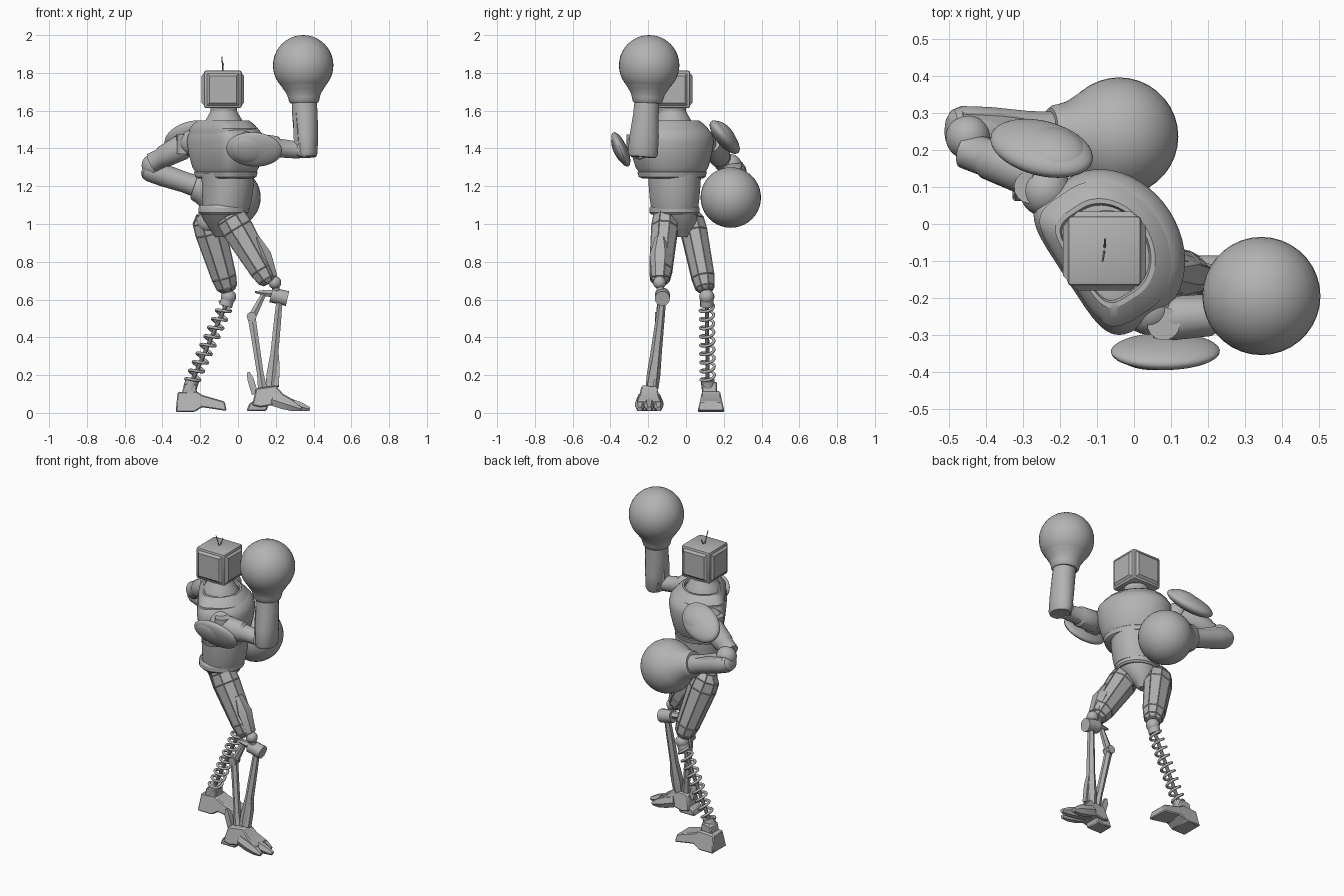
import bpy, bmesh, math
from mathutils import Vector, Matrix

cube = bpy.data.objects.get("Cube")
if cube:
    bpy.data.objects.remove(cube, do_unlink=True)

metal = bpy.data.materials.new("plain_grey")
metal.use_nodes = True
GREY = (0.45, 0.45, 0.45, 1)
metal.diffuse_color = GREY
metal.node_tree.nodes["Principled BSDF"].inputs["Base Color"].default_value = GREY
meshes = []


def add(name, bm):
    bmesh.ops.recalc_face_normals(bm, faces=bm.faces[:])
    me = bpy.data.meshes.new(name)
    bm.to_mesh(me)
    bm.free()
    me.materials.append(metal)
    ob = bpy.data.objects.new(name, me)
    bpy.context.collection.objects.link(ob)
    meshes.append(ob)
    return ob


def loft(name, rings, panel=0.0):
    """Skin a list of rings; panel > 0 sinks every side face a little."""
    bm = bmesh.new()
    rows = [[bm.verts.new(p) for p in r] for r in rings]
    n = len(rows[0])
    sides = [bm.faces.new((a[i], a[(i + 1) % n], b[(i + 1) % n], b[i]))
             for a, b in zip(rows, rows[1:]) for i in range(n)]
    bm.faces.new(rows[0])
    bm.faces.new(rows[-1])
    bmesh.ops.recalc_face_normals(bm, faces=bm.faces[:])
    if panel:
        bmesh.ops.inset_individual(bm, faces=sides, thickness=panel, depth=-panel * 0.6)
    return add(name, bm)


def frame(direction, hint):
    z = Vector(direction).normalized()
    v = Vector(hint)
    v = (v - z * v.dot(z)).normalized()
    return v.cross(z), v, z


def limb(name, a, b, sections, sides=20, hint=(0, 1, 0), panel=0.0):
    """Sections are (t along the axis, half width, half width along hint)."""
    a, b = Vector(a), Vector(b)
    u, v, _ = frame(b - a, hint)
    angles = [(i + 0.5) * math.tau / sides for i in range(sides)]
    return loft(name, [[a.lerp(b, t) + u * (w * math.cos(k)) + v * (d * math.sin(k))
                        for k in angles] for t, w, d in sections], panel)


def rod(name, a, b, r, sides=16):
    return limb(name, a, b, [(0, r, r), (1, r, r)], sides, hint=(0.3, 1, 0.2))


def ball(name, c, r, axes=None):
    bm = bmesh.new()
    bmesh.ops.create_uvsphere(bm, u_segments=36, v_segments=20, radius=1)
    m = Matrix.Identity(3) if axes is None else Matrix(axes).transposed()
    r = (r, r, r) if isinstance(r, float) else r
    bm.transform(Matrix.Translation(c) @ (m @ Matrix.Diagonal(r)).to_4x4())
    return add(name, bm)


def prism(name, profile, y0, y1, bevel=0.006, taper=1.0):
    """Side profile in x and z, extruded across y."""
    mid = (y0 + y1) / 2
    top = max(z for _, z in profile)
    rings = []
    for y in (y0, y1):
        rings.append([(x, mid + (y - mid) * (1 + (taper - 1) * z / top), z) for x, z in profile])
    ob = loft(name, rings)
    mod = ob.modifiers.new("edge", "BEVEL")
    mod.width, mod.segments = bevel, 1
    return ob


# Torso rings: round front, boxy back, twisted about z
TWIST = math.radians(33)


def torso(name, sections, front=0.18, back=0.155, half=0.222, boxy=0.42):
    rings = []
    for x, y, z, s in sections:
        ring = []
        for i in range(48):
            k = math.tau * i / 48
            c, n = math.cos(k), math.sin(k)
            p = 1 if c > 0 else boxy
            f = s * (front if c > 0 else back) * math.copysign(abs(c) ** p, c)
            w = s * half * math.copysign(abs(n) ** p, n)
            ring.append((x + f * math.cos(TWIST) - w * math.sin(TWIST),
                         y + f * math.sin(TWIST) + w * math.cos(TWIST), z))
        rings.append(ring)
    return loft(name, rings)


cx, cy = -0.055, -0.062
torso("chest", [(cx, cy, 1.245, .66), (cx, cy, 1.27, .77), (cx, cy, 1.30, .86), (cx, cy, 1.37, .95),
                (cx, cy, 1.44, 1), (cx, cy, 1.475, .96), (-.06, -.065, 1.51, .84),
                (-.07, -.07, 1.53, .68), (-.075, -.07, 1.535, .5)])
torso("chest_rim", [(cx, cy, 1.24, .7), (cx, cy, 1.25, .79), (cx, cy, 1.275, .82), (cx, cy, 1.285, .76)])
torso("collar", [(-.065, -.068, 1.48, .88), (-.065, -.068, 1.505, .88), (-.068, -.07, 1.53, .78),
                 (-.07, -.07, 1.548, .66), (-.07, -.07, 1.548, .6), (-.07, -.07, 1.53, .57)])
RND = dict(front=.14, back=.13, half=.135, boxy=.9)
torso("abdomen", [(-.065, -.06, 1.08, .9), (-.06, -.06, 1.12, .95), (cx, -.06, 1.2, 1),
                  (cx, -.06, 1.27, 1.03)], **RND)
torso("belt", [(-.078, -.06, 1.05, .9), (-.078, -.06, 1.06, .97), (-.078, -.06, 1.085, .97),
               (-.078, -.06, 1.1, .9)], **RND)
torso("pelvis", [(-.09, -.02, .93, .22), (-.09, -.025, .96, .38), (-.08, -.045, 1.02, .75),
                 (-.08, -.06, 1.06, .88)], **RND)
limb("neck", (-.075, -.07, 1.5), (-.075, -.07, 1.63),
     [(0, .115, .115), (.25, .108, .108), (.5, .088, .088), (.75, .07, .07), (1, .072, .072)], 32)

# Monitor head with a raised, chamfered panel on each side
bm = bmesh.new()
bmesh.ops.create_cube(bm, size=1)
bm.transform(Matrix.Translation((-.08, -.073, 1.713)) @ Matrix.Diagonal((.2, .19, .2, 1)))
bmesh.ops.bevel(bm, geom=bm.edges[:], offset=.012, segments=2, affect='EDGES', profile=.5)
walls = [f for f in bm.faces if f.calc_area() > .02 and abs(f.normal.z) < .5]
bmesh.ops.inset_individual(bm, faces=walls, thickness=.005, depth=0)
bmesh.ops.inset_individual(bm, faces=walls, thickness=.018, depth=.012)
add("head", bm)
for i, tip in enumerate([(-.085, -.1, 1.885), (-.078, -.04, 1.85)]):
    rod(f"antenna_{i}", (-.08, -.07, 1.8), tip, .003, 6)


# Round gloves with a narrow cuff
def glove(name, c, wrist):
    c, wrist = Vector(c), Vector(wrist)
    d = (wrist - c).normalized()
    ball(name, c, .16)
    limb(name + "_cuff", c, c + d * .2, [(.5, .124, .124), (.62, .108, .108), (.74, .092, .092),
         (.86, .084, .084), (.95, .08, .08), (1, .072, .072)], 32, hint=(.2, 1, .3))


glove("raised_glove", (.345, -.195, 1.84), (.355, -.215, 1.4))
glove("low_glove", (-.04, .237, 1.14), (-.47, .25, 1.29))

# Raised arm
ball("raised_shoulder", (.04, -.23, 1.42), .07)
rod("raised_shoulder_hub", (.08, -.27, 1.36), (.08, -.27, 1.475), .045)
limb("raised_upper_arm", (.05, -.26, 1.42), (.33, -.235, 1.39),
     [(0, .05, .05), (.2, .065, .06), (.55, .062, .058), (.6, .05, .05), (1, .045, .045)])
rod("raised_elbow", (.35, -.29, 1.395), (.35, -.17, 1.395), .04)
limb("raised_forearm", (.365, -.23, 1.355), (.35, -.205, 1.67),
     [(0, .05, .07), (.06, .058, .08), (.35, .064, .078), (.7, .068, .068), (1, .066, .066)], 24)
limb("raised_forearm_guard", (.325, -.235, 1.36), (.305, -.22, 1.62),
     [(0, .03, .05), (.5, .025, .055), (1, .012, .035)], 6)

# Low arm
ball("low_shoulder", (-.24, .09, 1.43), .07)
rod("low_shoulder_hub", (-.28, .1, 1.37), (-.28, .1, 1.475), .045)
limb("low_upper_arm", (-.25, .13, 1.43), (-.455, .2, 1.325),
     [(0, .055, .055), (.25, .068, .065), (.7, .06, .058), (.75, .052, .052), (1, .052, .05)])
ball("low_elbow", (-.45, .235, 1.31), .06)
limb("low_forearm", (-.505, .255, 1.295), (-.19, .245, 1.19),
     [(0, .025, .035), (.04, .048, .055), (.12, .058, .066), (.35, .06, .066), (.7, .055, .058),
      (1, .06, .06)], 24)
limb("low_forearm_guard", (-.47, .285, 1.305), (-.22, .265, 1.225),
     [(0, .03, .025), (.4, .042, .03), (1, .02, .02)], 6)

# Shell shoulder pads, each with a raised upper plate
for name, c, long, normal, thick in (
        ("raised", (.085, -.345, 1.395), (1, .02, -.08), (0, -.9, -.4), .034),
        ("low", (-.25, .205, 1.46), (-.87, .3, -.33), (0, .75, .62), .046)):
    u, v, z = frame(long, normal)
    ball(name + "_shoulder_pad", c, (.148, .098, thick), (z, u, v))
    ball(name + "_shoulder_plate", Vector(c) + z * -.03 + v * .006, (.1, .08, thick), (z, u, v))

# Faceted thighs with sunken panels and round knees
THIGH = [(0, .05, .045), (.1, .086, .07), (.25, .09, .076), (.82, .072, .066), (.95, .06, .056), (1, .04, .04)]
limb("spring_thigh", (-.175, .022, 1.06), (-.053, .105, .645), THIGH, 8, panel=.005)
limb("strut_thigh", (-.06, -.105, 1.07), (.168, -.14, .69), THIGH, 8, panel=.005)
limb("strut_knee_guard", (.1, -.135, .93), (.19, -.14, .72), [(0, .015, .03), (.45, .042, .055), (1, .022, .04)], 6)
ball("spring_hip", (-.16, .01, 1.01), .058)
ball("strut_hip", (-.055, -.1, 1.02), .058)
ball("spring_knee", (-.05, .11, .615), .04)
ball("strut_knee", (.195, -.14, .69), .034)

# Spring shin
top, foot = Vector((-.062, .11, .575)), Vector((-.245, .115, .165))
u, v, _ = frame(foot - top, (0, 1, 0))
curve = bpy.data.curves.new("spring", "CURVE")
curve.dimensions, curve.bevel_depth, curve.bevel_resolution = "3D", .008, 2
curve.use_fill_caps = True
coil = curve.splines.new("POLY")
STEPS, TURNS = 200, 9
coil.points.add(STEPS)
for i, p in enumerate(coil.points):
    k = math.tau * TURNS * i / STEPS
    pos = top.lerp(foot, i / STEPS) + (u * math.cos(k) + v * math.sin(k)) * .036
    p.co = (*pos, 1)
curve.materials.append(metal)
bpy.context.collection.objects.link(bpy.data.objects.new("spring", curve))
rod("spring_core", top, foot, .011, 10)
rod("spring_cap", (-.055, .11, .6), (-.066, .11, .565), .035)
rod("spring_seat", (-.24, .115, .175), (-.255, .118, .13), .036)

# Boot under the spring
prism("boot", [(-.33, .005), (-.32, .11), (-.22, .115), (-.19, .095), (-.07, .06), (-.06, .01),
               (-.19, .03), (-.23, .005)], .06, .205, taper=.65)
prism("boot_ankle", [(-.3, .09), (-.285, .155), (-.225, .165), (-.215, .1)], .085, .165)

# Strut shin: knee axle, front shin, bent rear strut
rod("knee_axle", (.175, -.125, .625), (.262, -.125, .605), .04)
rod("knee_link", (.195, -.14, .69), (.205, -.13, .62), .02)
limb("knee_bracket", (.24, -.125, .625), (.09, -.13, .64), [(0, .025, .03), (.6, .02, .025), (1, .005, .01)], 6)
limb("front_shin", (.22, -.125, .6), (.175, -.18, .13),
     [(0, .018, .02), (.25, .022, .024), (.6, .024, .03), (.85, .036, .036), (1, .032, .034)], 6)
limb("shin_fin", (.205, -.14, .4), (.205, -.19, .14), [(0, .004, .006), (.6, .022, .024), (1, .016, .022)], 4)
limb("rear_strut_upper", (.14, -.13, .635), (.07, -.14, .5), [(0, .014, .016), (.7, .022, .02), (1, .024, .02)], 6)
rod("rear_strut_joint", (.072, -.165, .51), (.072, -.115, .51), .026, 10)
limb("rear_strut_lower", (.072, -.14, .51), (.13, -.185, .13),
     [(0, .024, .018), (.3, .022, .02), (.8, .02, .022), (1, .028, .026)], 6)

# Clawed foot: arched body, heel and fanned toes
prism("foot_body", [(.075, .04), (.095, .13), (.2, .145), (.24, .1), (.3, .065), (.29, .025), (.2, .045),
                    (.12, .03)], -.268, -.122, taper=.55)
prism("heel", [(.045, .01), (.06, .05), (.11, .08), (.16, .04), (.15, .01)], -.245, -.145)
limb("heel_spur", (.09, -.19, .1), (.055, -.19, .215), [(0, .024, .022), (.7, .024, .022), (1, .01, .012)], 4)
for i, (y, reach) in enumerate([(-.245, .335), (-.195, .38), (-.145, .335)]):
    limb(f"toe_{i}", (.18, -.19 + (y + .19) * .85, .07), (reach, y, .02),
         [(0, .036, .026), (.4, .036, .03), (.75, .028, .026), (1, .012, .014)], 6)

# Smooth shading with sharp edges kept
bpy.ops.object.select_all(action="DESELECT")
for ob in meshes:
    ob.select_set(True)
bpy.context.view_layer.objects.active = meshes[0]
bpy.ops.object.shade_smooth_by_angle(angle=math.radians(32))
